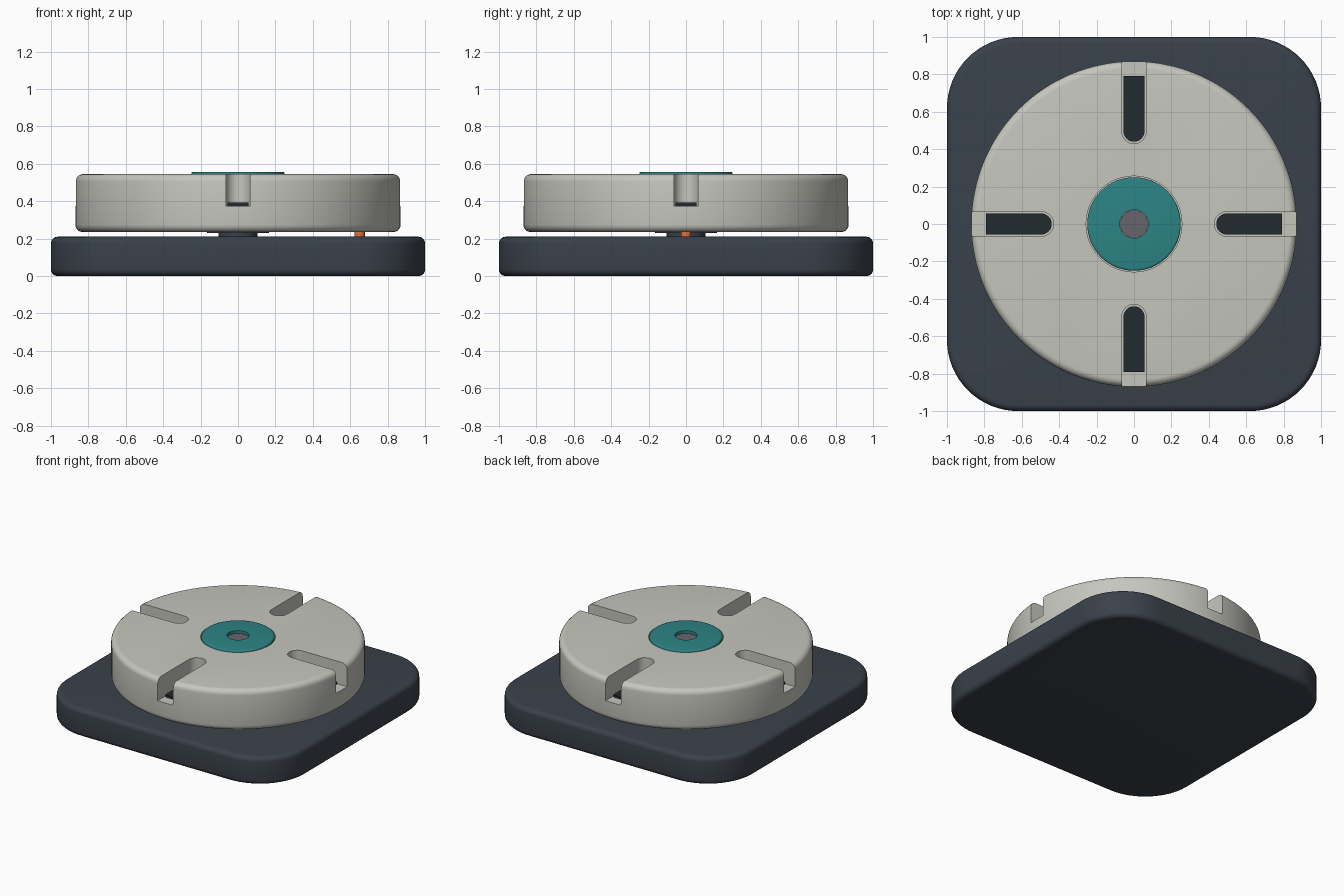
import bpy, bmesh
from math import pi, sin, cos

if "Cube" in bpy.data.objects:
    bpy.data.objects.remove(bpy.data.objects["Cube"])


def material(name, rgb):
    m = bpy.data.materials.new(name)
    m.diffuse_color = (*rgb, 1)
    m.use_nodes = True
    m.node_tree.nodes["Principled BSDF"].inputs["Base Color"].default_value = m.diffuse_color
    return m


SLATE = material("slate", (0.042, 0.053, 0.068))
IVORY = material("ivory", (0.56, 0.57, 0.51))
TEAL = material("teal", (0.025, 0.23, 0.235))
DARK = material("dark_liner", (0.016, 0.024, 0.03))
STEEL = material("steel", (0.13, 0.13, 0.15))
ORANGE = material("orange", (0.75, 0.17, 0.04))


def make(name, bm, mat):
    bmesh.ops.recalc_face_normals(bm, faces=bm.faces)
    me = bpy.data.meshes.new(name)
    bm.to_mesh(me)
    bm.free()
    ob = bpy.data.objects.new(name, me)
    bpy.context.collection.objects.link(ob)
    if mat:
        me.materials.append(mat)
    return ob


def activate(ob):
    bpy.ops.object.select_all(action='DESELECT')
    ob.select_set(True)
    bpy.context.view_layer.objects.active = ob


def smooth(ob):
    activate(ob)
    bpy.ops.object.shade_smooth_by_angle(angle=pi / 6)


def arc(cx, cy, r, a0, a1, n):
    return [(cx + r * cos(a0 + (a1 - a0) * i / n), cy + r * sin(a0 + (a1 - a0) * i / n))
            for i in range(n + 1)]


def prism(name, outline, z0, z1, mat=None, bevel=0.0):
    bm = bmesh.new()
    lo = bm.faces.new([bm.verts.new((x, y, z0)) for x, y in outline])
    ext = bmesh.ops.extrude_face_region(bm, geom=[lo], use_keep_orig=True)
    bmesh.ops.translate(bm, vec=(0, 0, z1 - z0),
                        verts=[v for v in ext['geom'] if isinstance(v, bmesh.types.BMVert)])
    if bevel:
        rim = [e for e in bm.edges if abs(e.verts[0].co.z - e.verts[1].co.z) < 1e-6]
        bmesh.ops.bevel(bm, geom=rim, offset=bevel, segments=5, profile=0.5, affect='EDGES')
    return make(name, bm, mat)


def disc(name, r, z0, z1, mat=None, bevel=0.0, n=64, x=0.0):
    return prism(name, arc(x, 0, r, 0, 2 * pi, n)[:-1], z0, z1, mat, bevel)


def slot_outline(r, inner, outer, k):
    # radial slot: round inner end, square outer end, turned k quarter turns
    pts = arc(inner + r, 0, r, pi / 2, 3 * pi / 2, 20) + [(outer, -r), (outer, r)]
    a = k * pi / 2
    return [(x * cos(a) - y * sin(a), x * sin(a) + y * cos(a)) for x, y in pts]


def cut(ob, cutter):
    cutter.hide_render = True
    activate(ob)
    mod = ob.modifiers.new("cut", 'BOOLEAN')
    mod.operation = 'DIFFERENCE'
    mod.solver = 'EXACT'
    mod.object = cutter
    bpy.ops.object.modifier_apply(modifier=mod.name)
    bpy.data.objects.remove(cutter)


# Square base with rounded corners
R, C = 0.38, 0.62
corners = []
for k, (sx, sy) in enumerate([(1, 1), (-1, 1), (-1, -1), (1, -1)]):
    corners += arc(sx * C, sy * C, R, k * pi / 2, (k + 1) * pi / 2, 16)
smooth(prism("base", corners, 0, 0.21, SLATE, 0.035))

# Round turntable with hub recess and four radial slots
table = disc("turntable", 0.87, 0.235, 0.545, IVORY, 0.04, 128)
cut(table, disc("recess_cutter", 0.256, 0.48, 0.7))
for k in range(4):
    cut(table, prism("slot_cutter", slot_outline(0.065, 0.43, 1.0, k), 0.375, 0.7))
smooth(table)

# Dark liners on the slot floors
for k in range(4):
    smooth(prism(f"slot_liner_{k + 1}", slot_outline(0.056, 0.44, 0.79, k), 0.37, 0.393, DARK))

# Hub cap with a centre hole
cap = disc("hub_cap", 0.25, 0.475, 0.556, TEAL, 0.01)
cut(cap, disc("bore_cutter", 0.076, 0.4, 0.7))
smooth(cap)

# Spindle inside the cap, and its bearing between base and turntable
smooth(disc("spindle", 0.074, 0.45, 0.535, STEEL))
smooth(disc("bearing_post", 0.105, 0.2, 0.25, SLATE))
smooth(disc("bearing_flange", 0.165, 0.229, 0.245, SLATE))

# Orange stop pin under the right side
smooth(disc("stop_pin", 0.028, 0.2, 0.245, ORANGE, 0, 24, 0.65))
